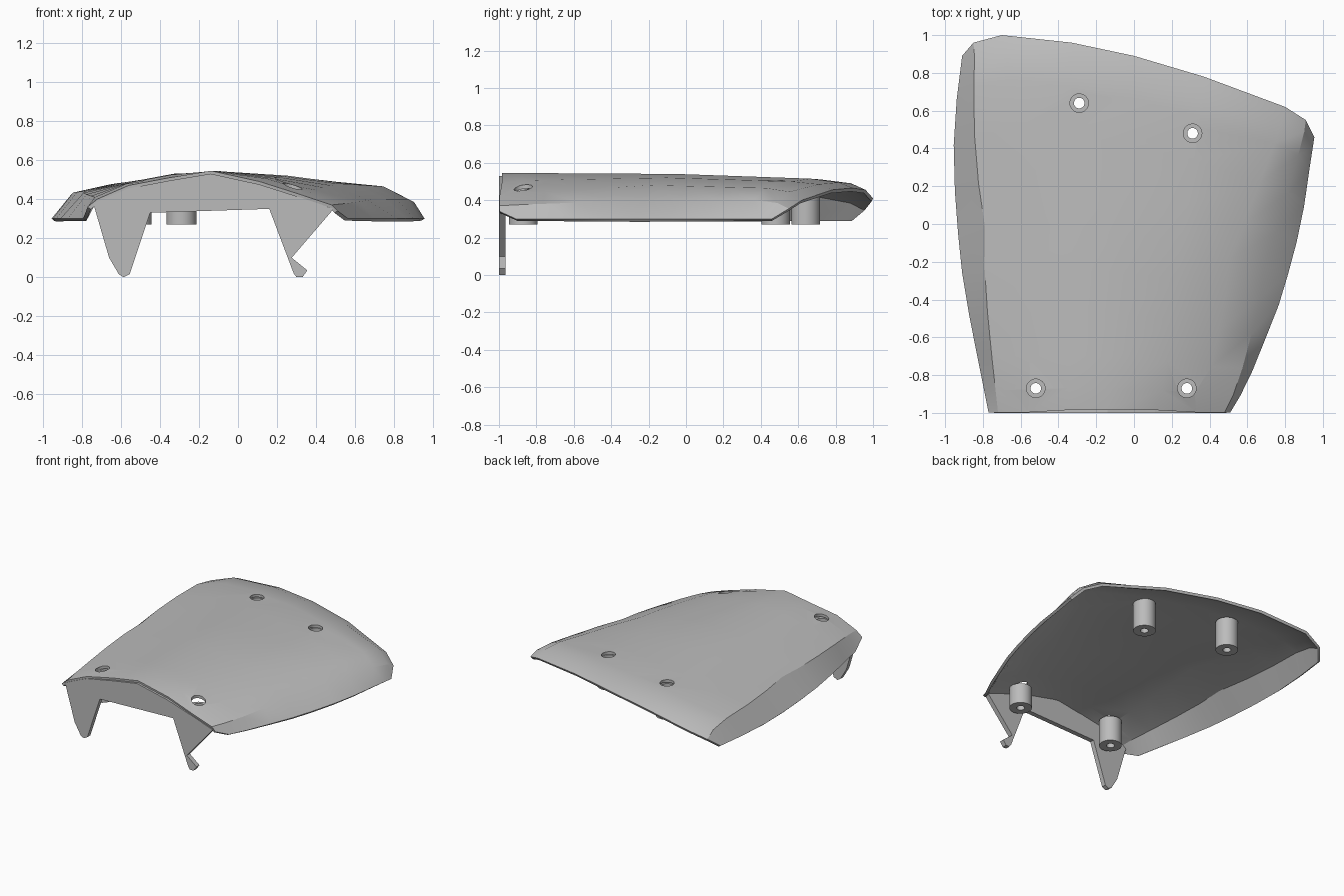
import bpy, bmesh, math

if "Cube" in bpy.data.objects:
    bpy.data.objects.remove(bpy.data.objects["Cube"])

grey = bpy.data.materials.new("grey plastic")
grey.diffuse_color = (0.5, 0.5, 0.5, 1)
grey.use_nodes = True
grey.node_tree.nodes["Principled BSDF"].inputs["Base Color"].default_value = grey.diffuse_color


def make(name, bm):
    bmesh.ops.recalc_face_normals(bm, faces=bm.faces[:])
    me = bpy.data.meshes.new(name)
    bm.to_mesh(me)
    bm.free()
    ob = bpy.data.objects.new(name, me)
    bpy.context.collection.objects.link(ob)
    me.materials.append(grey)
    return ob


def activate(ob):
    bpy.ops.object.select_all(action='DESELECT')
    ob.select_set(True)
    bpy.context.view_layer.objects.active = ob


def smooth(ob, angle=25):
    activate(ob)
    bpy.ops.object.shade_smooth_by_angle(angle=math.radians(angle))


def interp(keys, t):
    """Piecewise linear lookup in (position, value) pairs, clamped at the ends."""
    if t <= keys[0][0]:
        return keys[0][1]
    for (a, u), (b, v) in zip(keys, keys[1:]):
        if t <= b:
            return u + (v - u) * (t - a) / (b - a)
    return keys[-1][1]


# Side rims in plan, x as a function of y
LEFT = [(-1, -.77), (-.85, -.80), (-.5, -.87), (-.2, -.92), (.33, -.96), (.65, -.94), (.89, -.91)]
RIGHT = [(-1, .51), (-.97, .52), (-.88, .585), (-.7, .66), (-.42, .77), (-.2, .835),
         (.02, .89), (.3, .93), (.46, .955)]
# Front edge x, rear edge (x, y), and middle spacing of the nine lengthwise lines
FRONT_X = [-.77, -.72, -.56, -.35, -.14, .11, .33, .48, .51]
REAR = [(-.91, .89), (-.85, .96), (-.70, 1.0), (-.33, .96), (0, .89),
        (.37, .78), (.8, .62), (.91, .55), (.955, .46)]
MID_S = [0, .08, .24, .335, .48, .66, .81, .92, 1]
# Cross-section heights at key stations
HEIGHTS = [
    (0.00, [.36, .40, .47, .51, .545, .49, .42, .37, .34]),
    (0.06, [.30, .41, .485, .525, .545, .505, .435, .375, .30]),
    (0.50, [.30, .44, .495, .53, .54, .52, .48, .40, .30]),
    (0.88, [.30, .43, .475, .51, .515, .50, .465, .40, .30]),
    (0.96, [.30, .40, .45, .49, .495, .485, .445, .385, .30]),
    (1.00, [.30, .36, .41, .455, .465, .455, .40, .355, .30]),
]


def share(x, y):
    l, r = interp(LEFT, y), interp(RIGHT, y)
    return (x - l) / (r - l)


# Curved cover shell
STATIONS = [0, .06, .15, .27, .39, .5, .62, .75, .88, .96, 1]
bm = bmesh.new()
grid = []
for t in STATIONS:
    row = []
    for i, (rx, ry) in enumerate(REAR):
        fy = -.985 if 3 <= i <= 5 else -.997
        y = fy + (ry - fy) * t
        s = interp([(0, share(FRONT_X[i], fy)), (.5, MID_S[i]), (1, share(rx, ry))], t)
        l, r = interp(LEFT, y), interp(RIGHT, y)
        z = interp([(k, h[i]) for k, h in HEIGHTS], t)
        row.append(bm.verts.new((l + (r - l) * s, y, z)))
    grid.append(row)
for a, b in zip(grid, grid[1:]):
    for i in range(len(REAR) - 1):
        bm.faces.new((a[i], a[i + 1], b[i + 1], b[i]))
shell = make("cover_shell", bm)
if shell.data.polygons[35].normal.z < 0:
    shell.data.flip_normals()
activate(shell)
mod = shell.modifiers.new("thickness", 'SOLIDIFY')
mod.thickness = .02
mod.offset = -1
bpy.ops.object.modifier_apply(modifier=mod.name)

# Screw positions: x, y, top of the boss under the shell
SCREWS = [(-.29, .64, .485), (.31, .48, .48), (-.52, -.87, .46), (.28, -.87, .42)]


def lathe(name, profile, x, y, n=32):
    """Closed ring from a (radius, z) profile."""
    bm = bmesh.new()
    rings = [[bm.verts.new((x + r * math.cos(2 * math.pi * k / n),
                            y + r * math.sin(2 * math.pi * k / n), z))
              for k in range(n)] for r, z in profile]
    for a, b in zip(rings, rings[1:] + rings[:1]):
        for k in range(n):
            bm.faces.new((a[k], a[(k + 1) % n], b[(k + 1) % n], b[k]))
    return make(name, bm)


for n, (x, y, top) in enumerate(SCREWS, 1):
    # Screw hole through the shell
    bm = bmesh.new()
    bmesh.ops.create_cone(bm, cap_ends=True, segments=32, radius1=.049, radius2=.049, depth=.5)
    bmesh.ops.translate(bm, verts=bm.verts[:], vec=(x, y, .55))
    cutter = make("hole_cutter", bm)
    cutter.hide_render = True
    activate(shell)
    mod = shell.modifiers.new("hole", 'BOOLEAN')
    mod.operation = 'DIFFERENCE'
    mod.solver = 'EXACT'
    mod.object = cutter
    bpy.ops.object.modifier_apply(modifier=mod.name)
    bpy.data.objects.remove(cutter)
    # Boss with a recessed seat and through hole
    smooth(lathe(f"screw_boss_{n}", [(.028, .27), (.077, .27), (.077, top), (.049, top),
                                     (.049, .31), (.028, .31)], x, y))
smooth(shell)

# Front wall with two hanging clip legs
OUTLINE = [(-.74, .375), (-.66, .1), (-.61, .015), (-.585, 0), (-.555, .015), (-.45, .33),
           (.16, .35), (.285, .02), (.30, 0), (.33, 0), (.355, .035), (.275, .10),
           (.49, .35), (.33, .405), (.11, .475), (-.14, .53), (-.35, .495), (-.56, .455), (-.70, .395)]
bm = bmesh.new()
face = bm.faces.new([bm.verts.new((x, -1, z)) for x, z in OUTLINE])
ext = bmesh.ops.extrude_face_region(bm, geom=[face], use_keep_orig=True)
bmesh.ops.translate(bm, vec=(0, .035, 0),
                    verts=[v for v in ext["geom"] if isinstance(v, bmesh.types.BMVert)])
make("front_wall", bm)
